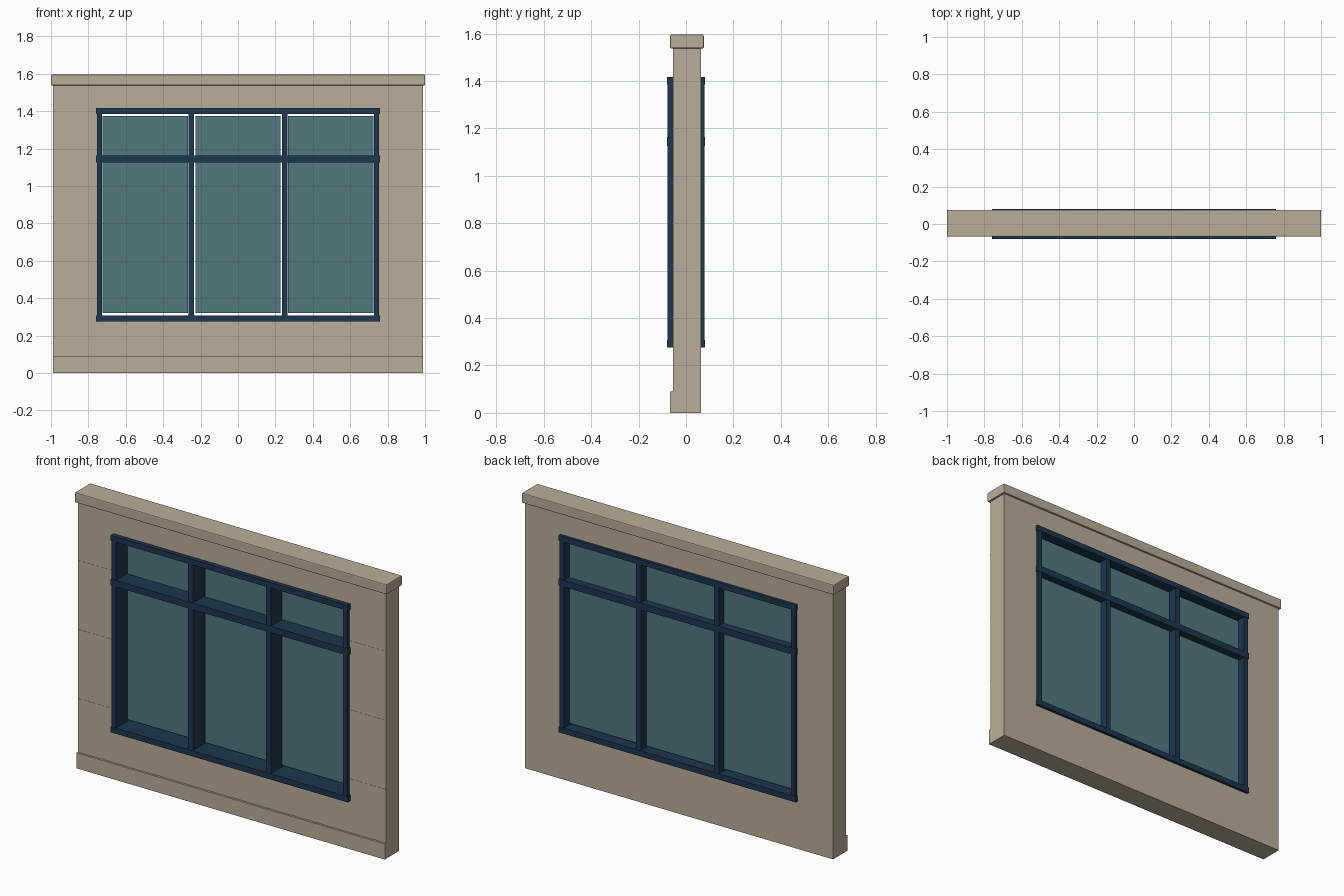
import bpy, bmesh

if "Cube" in bpy.data.objects:
    bpy.data.objects.remove(bpy.data.objects["Cube"])


def material(name, rgb):
    m = bpy.data.materials.new(name)
    m.diffuse_color = (*rgb, 1)
    m.use_nodes = True
    m.node_tree.nodes["Principled BSDF"].inputs["Base Color"].default_value = m.diffuse_color
    return m


STONE = material("stone", (0.49, 0.42, 0.32))
NAVY = material("navy_frame", (0.013, 0.038, 0.08))
GLASS = material("teal_glass", (0.084, 0.188, 0.216))


def finish(name, bm, mat):
    bmesh.ops.recalc_face_normals(bm, faces=bm.faces)
    me = bpy.data.meshes.new(name)
    bm.to_mesh(me)
    bm.free()
    me.materials.append(mat)
    ob = bpy.data.objects.new(name, me)
    bpy.context.collection.objects.link(ob)
    return ob


def box(name, x, y, z, mat, bevel=0):
    """Box from (min, max) ranges on each axis."""
    bm = bmesh.new()
    bmesh.ops.create_cube(bm, size=1)
    for v in bm.verts:
        v.co = [(a + b) / 2 + c * (b - a) for (a, b), c in zip((x, y, z), v.co)]
    ob = finish(name, bm, mat)
    if bevel:
        mod = ob.modifiers.new("bevel", 'BEVEL')
        mod.width, mod.segments = bevel, 2
    return ob


def holed_slab(name, outer, inner, y, mat):
    """Slab with a rectangular opening; rectangles are x0, x1, z0, z1."""
    bm = bmesh.new()
    loops = []
    for (x0, x1, z0, z1), d in ((outer, y[0]), (inner, y[0]), (inner, y[1]), (outer, y[1])):
        loops.append([bm.verts.new((px, d, pz))
                      for px, pz in ((x0, z0), (x1, z0), (x1, z1), (x0, z1))])
    for i in range(4):
        a, b = loops[i], loops[(i + 1) % 4]
        for k in range(4):
            n = (k + 1) % 4
            bm.faces.new((a[k], a[n], b[n], b[k]))
    return finish(name, bm, mat)


# Wall with window opening
holed_slab("wall", (-0.988, 0.988, 0, 1.55), (-0.745, 0.745, 0.288, 1.402),
           (-0.055, 0.064), STONE)

# Front skirting and top coping
box("skirting", (-0.988, 0.988), (-0.067, -0.05), (0, 0.09), STONE)
box("coping", (-1, 1), (-0.067, 0.075), (1.538, 1.596), STONE, 0.005)

# Fine course lines on the front of the wall
for i, z in enumerate((0.4, 0.8, 1.2)):
    for side, s in (("left", -1), ("right", 1)):
        xs = sorted((s * 0.75, s * 0.988))
        box(f"course_line_{side}_{i + 1}", xs, (-0.0562, -0.054), (z - 0.002, z + 0.002), STONE)

# Window rails
for name, z in (("bottom_rail", (0.275, 0.308)), ("transom", (1.126, 1.164)),
                ("top_rail", (1.385, 1.417))):
    box(name, (-0.76, 0.76), (-0.08, 0.08), z, NAVY)

# Window jambs and mullions
for name, x, w in (("left_jamb", -0.741, 0.028), ("left_mullion", -0.25, 0.03),
                   ("right_mullion", 0.25, 0.03), ("right_jamb", 0.741, 0.028)):
    box(name, (x - w / 2, x + w / 2), (-0.078, 0.078), (0.28, 1.412), NAVY)

# Glass panes, set toward the back with a small clearance
for name, x in (("left_pane", -0.4955), ("middle_pane", 0), ("right_pane", 0.4955)):
    box(name, (x - 0.228, x + 0.228), (0.022, 0.034), (0.32, 1.375), GLASS)
